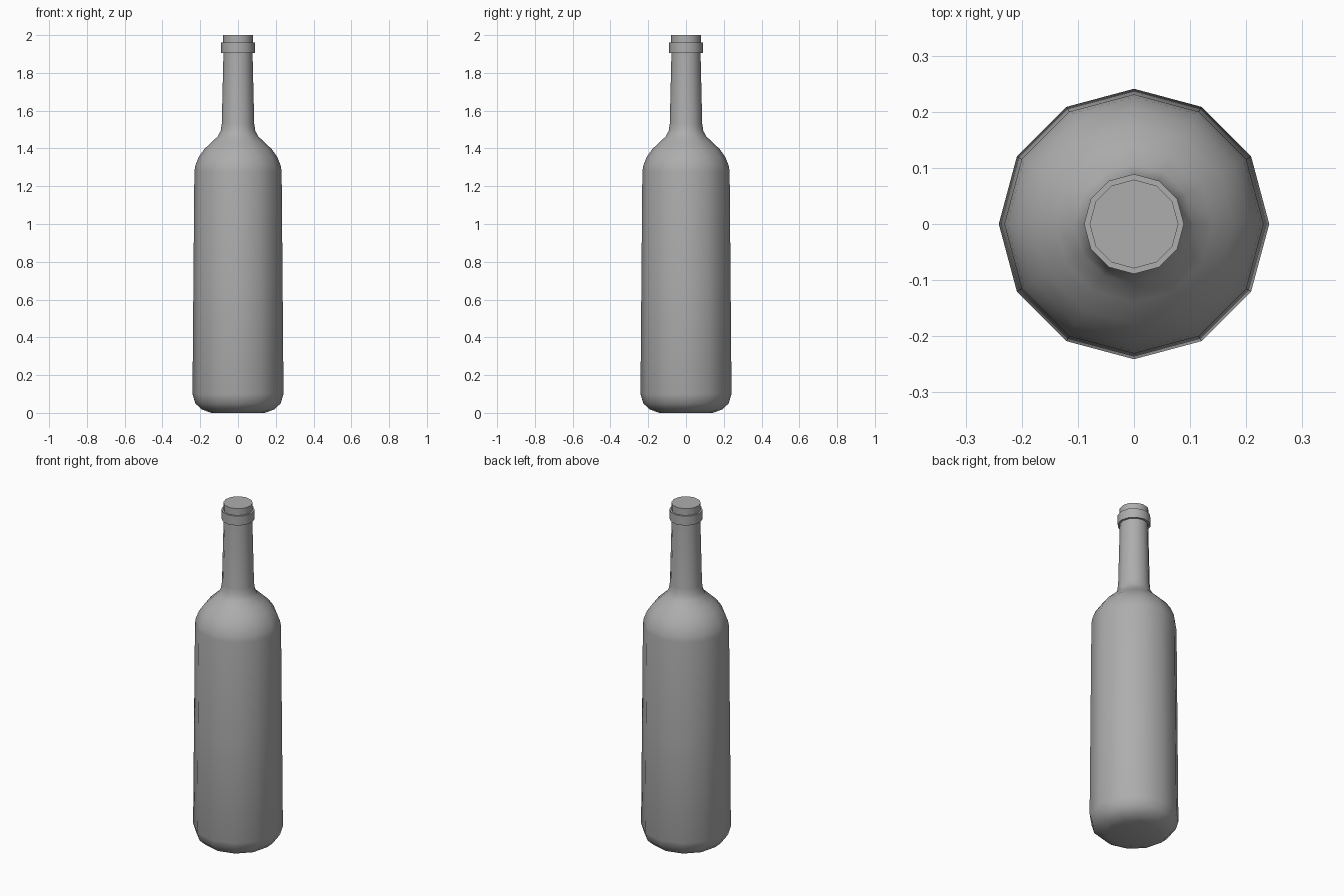
import bpy, bmesh
from math import sin, cos, pi, radians

if "Cube" in bpy.data.objects:
    bpy.data.objects.remove(bpy.data.objects["Cube"])

SIDES = 12

# Dark grey glass
glass = bpy.data.materials.new("dark_grey")
glass.diffuse_color = (0.42, 0.42, 0.42, 1)
glass.use_nodes = True
glass.node_tree.nodes["Principled BSDF"].inputs["Base Color"].default_value = glass.diffuse_color


def lathe(name, profile):
    """Revolve (radius, z) points around z and cap both ends."""
    bm = bmesh.new()
    rings = [[bm.verts.new((r * cos(2 * pi * i / SIDES), r * sin(2 * pi * i / SIDES), z))
              for i in range(SIDES)] for r, z in profile]
    for low, high in zip(rings, rings[1:]):
        for i in range(SIDES):
            j = (i + 1) % SIDES
            bm.faces.new((low[i], low[j], high[j], high[i]))
    bm.faces.new(rings[0][::-1])
    bm.faces.new(rings[-1])
    mesh = bpy.data.meshes.new(name)
    bm.to_mesh(mesh)
    bm.free()
    mesh.materials.append(glass)
    obj = bpy.data.objects.new(name, mesh)
    bpy.context.collection.objects.link(obj)
    bpy.context.view_layer.objects.active = obj
    obj.select_set(True)
    bpy.ops.object.shade_smooth_by_angle(angle=radians(50))
    obj.select_set(False)
    return obj


# Rounded base, tapering body, domed shoulder, slim neck and collar in one shell
lathe("bottle", [
    (0.14, 0.0), (0.19, 0.017), (0.226, 0.05), (0.241, 0.1),
    (0.236, 0.70), (0.231, 1.28),
    (0.226, 1.31), (0.208, 1.355), (0.178, 1.397), (0.14, 1.433),
    (0.106, 1.465), (0.092, 1.492), (0.086, 1.53),
    (0.077, 1.905),
    (0.089, 1.905), (0.089, 1.96),   # collar
    (0.079, 1.96), (0.079, 2.0),     # lip
])
